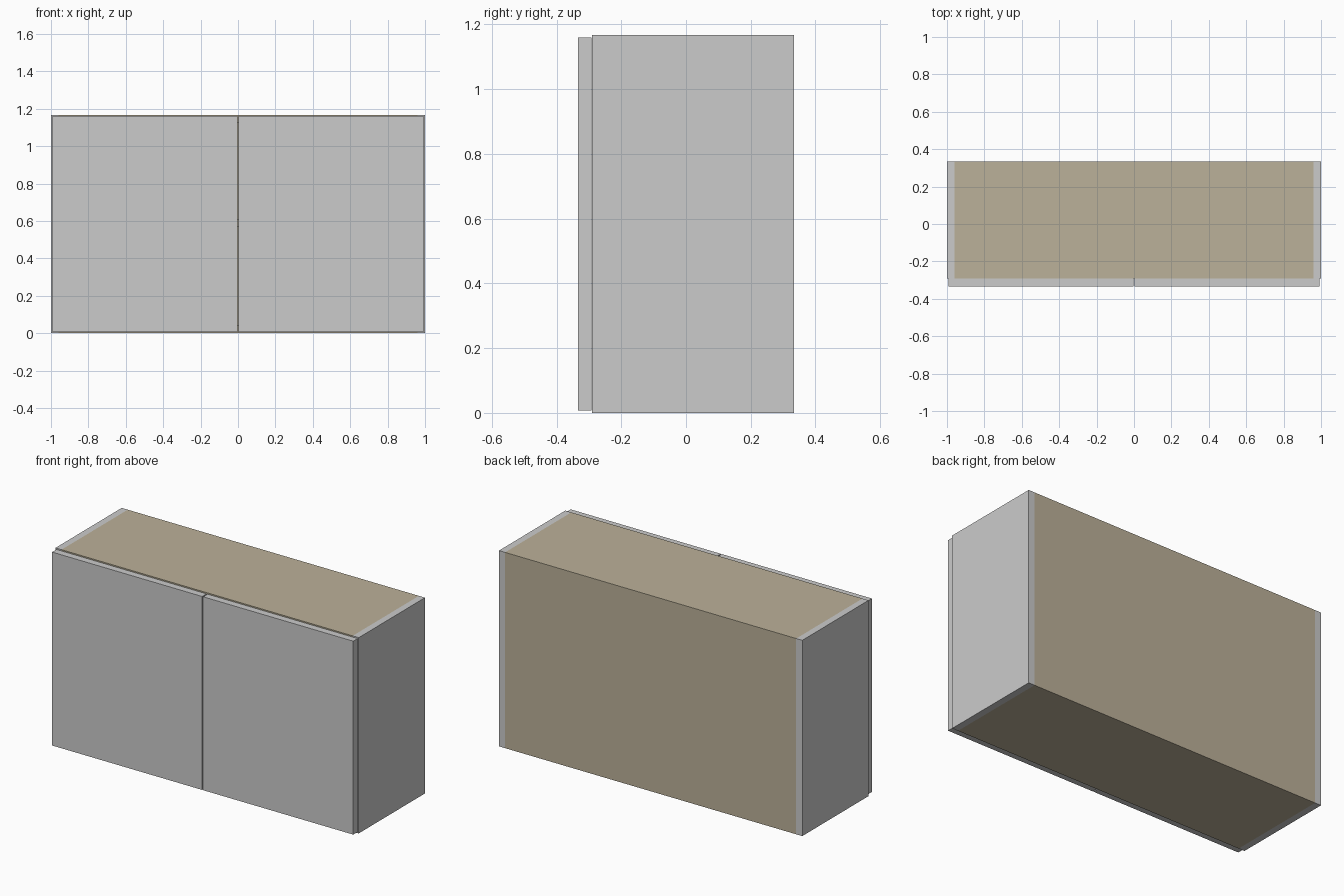
import bpy
import bmesh

if "Cube" in bpy.data.objects:
    bpy.data.objects.remove(bpy.data.objects["Cube"])

# Overall sizes
W, H = 1.0, 1.167          # half width, height
FRONT, BACK = -0.291, 0.333  # carcass depth range
T = 0.04                   # panel thickness
INNER = W - T

tan = bpy.data.materials.new("tan_board")
tan.diffuse_color = (0.50, 0.44, 0.32, 1)
tan.use_nodes = True
tan.node_tree.nodes["Principled BSDF"].inputs["Base Color"].default_value = tan.diffuse_color


def panel(name, x, y, z, mat=None):
    """Box panel from (min, max) ranges on each axis."""
    bm = bmesh.new()
    bmesh.ops.create_cube(bm, size=1)
    for v in bm.verts:
        v.co = [r[0] if c < 0 else r[1] for c, r in zip(v.co, (x, y, z))]
    mesh = bpy.data.meshes.new(name)
    bm.to_mesh(mesh)
    bm.free()
    if mat:
        mesh.materials.append(mat)
    obj = bpy.data.objects.new(name, mesh)
    bpy.context.collection.objects.link(obj)
    return obj


# Side panels and doors, one of each per side
for side, s in (("left", -1), ("right", 1)):
    panel(f"{side}_side", sorted((s * INNER, s * W)), (FRONT, BACK), (0, H))
    panel(f"{side}_door", sorted((s * 0.003, s * 0.993)), (-0.333, FRONT - 0.001), (0.007, 1.16))

# Carcass boards between the sides
inside = (-INNER, INNER)
panel("bottom_board", inside, (FRONT, BACK), (0, T), tan)
panel("top_board", inside, (FRONT, BACK), (H - T, H), tan)
panel("back_board", inside, (BACK - 0.013, BACK), (T, H - T), tan)

# Middle shelf, slightly set back behind the doors
panel("shelf", inside, (FRONT + 0.02, BACK - 0.013), (0.571, 0.611), tan)
